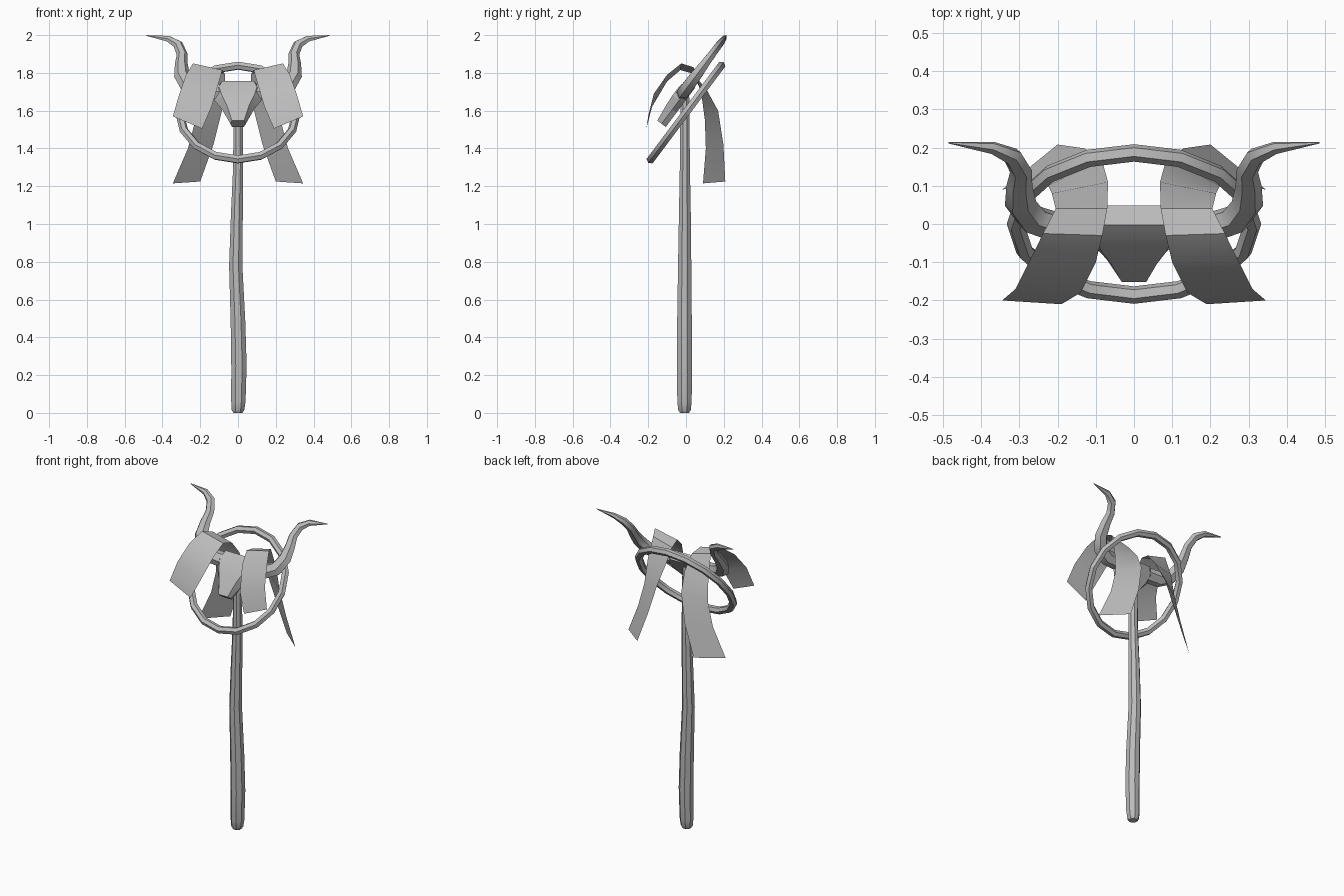
import bpy, bmesh
from math import sin, cos, pi, radians, atan2
from mathutils import Vector, Matrix

old = bpy.data.objects.get("Cube")
if old:
    bpy.data.objects.remove(old, do_unlink=True)

GREY = (0.5, 0.5, 0.5, 1.0)
grey = bpy.data.materials.new("plain grey")
grey.use_nodes = True
grey.diffuse_color = GREY
grey.node_tree.nodes["Principled BSDF"].inputs["Base Color"].default_value = GREY

# Shared tilt of the ring, skull and horns
TILT = Matrix.Translation((0, 0, 1.59)) @ Matrix.Rotation(atan2(0.8, 0.6), 4, 'X')


def loft(name, rows, closed=True, caps=True, angle=30, mirror=False, subdivide=False):
    """Skin successive rows of points into one surface."""
    bm = bmesh.new()
    grid = [[bm.verts.new(p) for p in row] for row in rows]
    count = len(grid[0])
    for a, b in zip(grid, grid[1:]):
        for i in range(count if closed else count - 1):
            j = (i + 1) % count
            bm.faces.new((a[i], a[j], b[j], b[i]))
    if closed and caps:
        bm.faces.new(grid[0][::-1])
        bm.faces.new(grid[-1])
    bmesh.ops.recalc_face_normals(bm, faces=bm.faces)
    mesh = bpy.data.meshes.new(name)
    bm.to_mesh(mesh)
    bm.free()
    obj = bpy.data.objects.new(name, mesh)
    bpy.context.collection.objects.link(obj)
    mesh.materials.append(grey)
    bpy.ops.object.select_all(action='DESELECT')
    obj.select_set(True)
    bpy.context.view_layer.objects.active = obj
    bpy.ops.object.shade_smooth_by_angle(angle=radians(angle))
    if mirror:
        obj.modifiers.new("mirror", 'MIRROR').use_axis[0] = True
    return obj


def circle(n, start=0.0):
    return [(cos(start + 2 * pi * i / n), sin(start + 2 * pi * i / n)) for i in range(n)]


# Staff: gently bent shaft, (x, y, z, radius)
shaft = [(0, -0.008, 0, 0.026), (0, -0.008, 0.015, 0.036), (0.002, -0.008, 0.06, 0.041),
         (0.005, -0.008, 0.25, 0.044), (0, -0.008, 0.48, 0.042), (-0.012, -0.007, 0.78, 0.038),
         (-0.006, -0.006, 1.05, 0.034), (0.001, -0.006, 1.3, 0.029), (0, -0.006, 1.68, 0.025)]
loft("staff", [[(x + r * c, y + r * s, z) for c, s in circle(8, pi / 8)]
               for x, y, z, r in shaft])

# Ring: hoop with a six-sided section
hoop = [[TILT @ Vector(((0.31 + 0.023 * c) * u, (0.31 + 0.023 * c) * w, 0.023 * s))
         for c, s in circle(6)] for u, w in circle(16)]
loft("ring", hoop + hoop[:1], caps=False)

# Skull: tapering block, (height, front half width, back half width, front depth)
skull = [(0.133, 0.085, 0.1, 0.103), (0.085, 0.1, 0.135, 0.112), (0.03, 0.085, 0.125, 0.112),
         (-0.03, 0.06, 0.085, 0.108), (-0.125, 0.032, 0.04, 0.096)]
loft("skull", [[TILT @ Vector(p) for p in ((-f, v, d), (f, v, d), (b, v, 0.068),
                                           (b * 0.8, v, 0.04), (-b * 0.8, v, 0.04), (-b, v, 0.068))]
               for v, f, b, d in skull], angle=12)

# Horns: path in the tilted plane, (x, height, radius)
path = [(0.08, 0.08, 0.046), (0.2, 0.085, 0.046), (0.265, 0.12, 0.045), (0.297, 0.19, 0.042),
        (0.3, 0.265, 0.034), (0.296, 0.33, 0.029), (0.318, 0.395, 0.027),
        (0.37, 0.432, 0.019), (0.485, 0.454, 0.002)]
rows = []
for i, (x, v, r) in enumerate(path):
    ahead, behind = path[min(i + 1, len(path) - 1)], path[max(i - 1, 0)]
    along = Vector((ahead[0] - behind[0], ahead[1] - behind[1], 0)).normalized()
    across = Vector((-along.y, along.x, 0))
    rows.append([TILT @ (Vector((x, v, 0.075)) + across * r * c + Vector((0, 0, r * 0.8 * s)))
                 for c, s in circle(6)])
loft("horns", rows, angle=50, mirror=True)

# Ribbons: strips draped over the horns, inner and outer edge points
edges = [((0.19, -0.21, 1.505), (0.345, -0.2, 1.57)),
         ((0.14, -0.18, 1.62), (0.31, -0.17, 1.69)),
         ((0.1, -0.1, 1.755), (0.275, -0.1, 1.79)),
         ((0.083, -0.03, 1.815), (0.238, -0.025, 1.85)),
         ((0.07, 0.04, 1.795), (0.205, 0.04, 1.83)),
         ((0.068, 0.11, 1.71), (0.215, 0.08, 1.7)),
         ((0.085, 0.17, 1.6), (0.225, 0.1, 1.55)),
         ((0.13, 0.198, 1.42), (0.265, 0.105, 1.4)),
         ((0.2, 0.208, 1.225), (0.345, 0.09, 1.215))]
loft("ribbons", edges, closed=False, angle=45, mirror=True)
